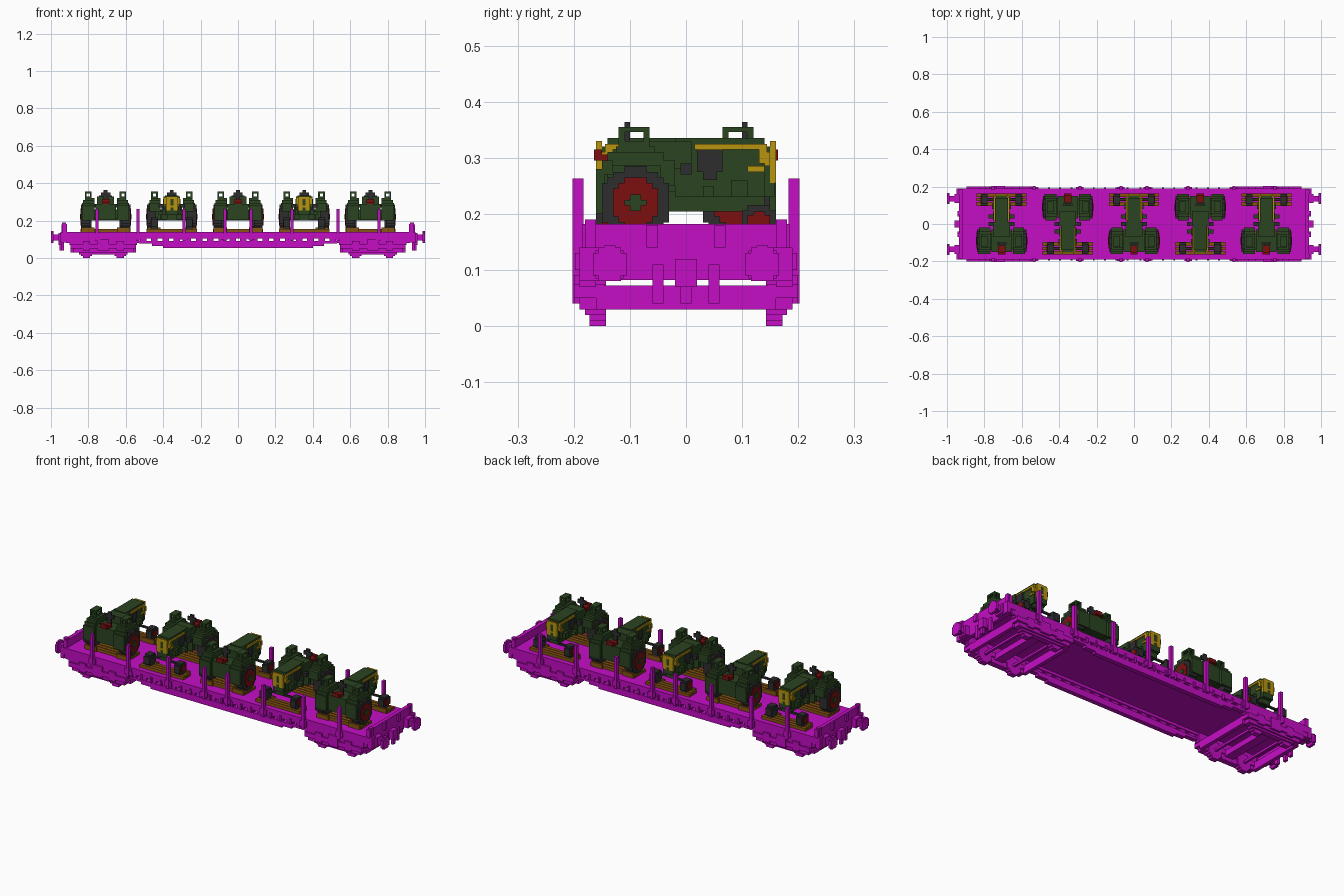
import bpy, bmesh, math
from mathutils import Matrix, Vector

cube = bpy.data.objects.get("Cube")
if cube:
    bpy.data.objects.remove(cube, do_unlink=True)

UNIT = 0.01  # one block; all sizes below are in blocks


def material(name, *colour):
    mat = bpy.data.materials.new(name)
    mat.use_nodes = True
    mat.diffuse_color = (*colour, 1)
    for node in mat.node_tree.nodes:
        if node.type == "BSDF_PRINCIPLED":
            node.inputs["Base Color"].default_value = (*colour, 1)
    return mat


magenta = material("magenta", .56, .004, .56)
green = material("dark green", .024, .058, .015)
black = material("rubber black", .026, .026, .028)
red = material("dark red", .2, .005, .005)
yellow = material("mustard yellow", .48, .3, .005)
brown = material("timber brown", .24, .09, .006)


class Part:
    """Collects boxes into one flat-shaded mesh."""

    def __init__(self, name, mat):
        self.name, self.mat, self.bm = name, mat, bmesh.new()

    def box(self, x, y, z):
        low, high = (Vector(p) * UNIT for p in zip(x, y, z))
        place = Matrix.Translation((low + high) / 2)
        bmesh.ops.create_cube(self.bm, size=1, matrix=place @ Matrix.Diagonal((*(high - low), 1)))
        return self

    def wide(self, half, y, z):
        return self.box((-half, half), y, z)

    def pair(self, x, y, z):
        """Box repeated on the left and the right."""
        self.box(x, y, z)
        return self.box((-x[1], -x[0]), y, z)

    def quad(self, x, y, z):
        """Box repeated in all four corners."""
        self.pair(x, y, z)
        return self.pair(x, (-y[1], -y[0]), z)

    def disc(self, put, depth, cy, cz, radius):
        """Stepped disc with its axle along x."""
        rows = math.ceil(radius * 2)
        for i in range(rows):
            low = i - radius
            mid = low + .5
            half = max(1, round(math.sqrt(max(0, radius ** 2 - mid ** 2))))
            top = min(low + 1, radius)
            put(depth, (cy - half, cy + half), (cz + low, cz + top))
        return self

    def mesh(self):
        data = bpy.data.meshes.new(self.name)
        self.bm.to_mesh(data)
        self.bm.free()
        data.materials.append(self.mat)
        return data


def place(data, name, x=0, turned=False):
    obj = bpy.data.objects.new(name, data)
    obj.location.x = x * UNIT
    obj.rotation_euler.z = math.pi if turned else 0
    bpy.context.collection.objects.link(obj)


# ---- Wagon deck, with low end boards and headstocks
deck = Part("wagon_deck", magenta)
deck.wide(93, (-19, 19), (12, 14))
deck.pair((91.5, 93.5), (-18.5, 18.5), (8.2, 18.2))
deck.quad((92, 94), (16, 18), (14, 19))
deck.quad((93, 95), (15.5, 19), (8, 14))
deck.quad((93.5, 94.5), (5, 7), (14, 18))
place(deck.mesh(), "wagon_deck")

# ---- Side girders: sill, open lattice and stepped lower rail
girder = Part("side_girders", magenta)
for side in (-1, 1):
    def rail(half, z):
        girder.wide(half, sorted((16.5 * side, 19 * side)), z)
    rail(93, (10.5, 14))
    rail(53, (7.7, 9))
    rail(46, (6.5, 7.7))
    rail(40, (5.5, 6.5))
for i in range(9):
    x = 3 + i * 6
    girder.quad((x - 2, x + 1.5), (17, 18.8), (8, 11))
    girder.quad((x, x + 1), (18, 19.6), (9, 12))
girder.quad((53, 92), (17, 18.8), (8, 11))
place(girder.mesh(), "side_girders")

# ---- Stakes standing in pockets along both sides
stakes = Part("side_stakes", magenta)
for x in (7, 29, 53.5, 75.5):
    stakes.quad((x - .8, x + .8), (18.3, 20.2), (9, 26.3))
    stakes.quad((x - 2, x + 2), (18.5, 19.8), (10, 13))
place(stakes.mesh(), "side_stakes")

# ---- Buffers and couplers on both ends
ends = Part("buffers_and_couplers", magenta)
for y in (-13.6, 13.6):
    ends.pair((93, 99), (y - 1.5, y + 1.5), (9.5, 12.7))
    ends.pair((93, 96), (y - 2.5, y + 2.5), (8.5, 13.5))
    ends.disc(ends.pair, (98.6, 100), y, 11.2, 3.2)
ends.pair((93, 96), (-2, 2), (7, 12))
ends.pair((94, 95.5), (-1, 1), (4, 8))
for y in (-5, 5):
    ends.pair((93, 94.5), (y - 1, y + 1), (4, 11))
place(ends.mesh(), "buffers_and_couplers")

# ---- Bogies: stepped side frames, cross beams and wheels
bogie = Part("bogie", magenta)
for side in (-1, 1):
    def frame(half, inner, outer, z):
        bogie.wide(half, sorted((inner * side, outer * side)), z)
    frame(18, 16, 19, (7, 12))
    frame(17.5, 14.5, 20, (5, 7.5))
    frame(16, 15, 19, (3, 5))
    frame(13, 15, 18, (2, 3))
    frame(3, 17, 20.2, (4, 10))
    for x in (-9, 9):
        bogie.box((x - 2, x + 2), sorted((17 * side, 20 * side)), (4, 9))
bogie.pair((15.5, 17.5), (-16, 16), (3, 7.2))
bogie.wide(2.5, (-16, 16), (4, 7))
bogie.pair((8.4, 9.6), (-16, 16), (4, 5.2))
bogie_mesh = bogie.mesh()

wheels = Part("bogie_wheels", magenta)
def wheel_row(depth, run, z):
    # swap axes so that the wheel axles run across the wagon
    for x in (-9, 9):
        wheels.box((run[0] + x, run[1] + x), depth, z)
        wheels.box((run[0] + x, run[1] + x), (-depth[1], -depth[0]), z)
wheels.disc(wheel_row, (14.3, 17.2), 0, 4.5, 4.5)
wheel_mesh = wheels.mesh()
for x, end in ((-72, "right"), (72, "left")):
    place(bogie_mesh, end + "_bogie", x)
    place(wheel_mesh, end + "_bogie_wheels", x)

# ---- Tractor, built once with its rear towards the front of the wagon
body = Part("tractor_body", green)
body.wide(3.5, (-2, 14), (23, 33.5)).wide(3, (14, 15.8), (23, 32))
body.wide(2.5, (-13, 14), (20.4, 24))
body.wide(5.5, (-15, -3), (20.4, 29)).wide(8, (-14, -5), (21, 26))
body.wide(4.5, (-7, 1), (28, 33)).pair((3, 5), (8, 11), (23, 26))
body.pair((4, 7), (3, 5), (23, 25))

fenders = Part("fenders", green)
fenders.pair((6, 12), (-14, -4), (28.6, 31)).pair((6, 11), (-12.5, -5.5), (31, 32))
fenders.pair((6, 12.5), (-16, -14.5), (20, 28)).pair((6, 12.5), (-15, -13), (27, 29.5))
fenders.pair((6, 12), (-4.5, -2), (25, 29.5)).pair((6, 8.5), (-14, -4), (21, 29))

lamps = Part("lamp_frames", green)
for y in (-12, -7.6):
    lamps.pair((7.5, 8.4), (y, y + 1.1), (31, 35.5))
    lamps.pair((10.1, 11), (y, y + 1.1), (31, 35.5))
lamps.pair((7.5, 11), (-12, -6.5), (34.6, 35.5))
lamps.pair((7.5, 11), (-12, -6.5), (31, 33))

controls = Part("steering_and_exhaust", black)
controls.wide(2.5, (-11, -10), (33, 35)).wide(1, (-11, -10), (29, 36.4))
controls.pair((3.4, 4.6), (2, 6.5), (27.5, 31.5)).pair((3.4, 4.6), (3, 5.5), (26, 28))
controls.pair((4.6, 7), (-1, 1), (27, 29))

seat = Part("seat", red)
seat.wide(2, (-15, -11.5), (29, 30.6)).wide(2, (-16.4, -15), (29.5, 31.5))

trim = Part("bonnet_stripe_and_grille", yellow)
trim.pair((3.4, 4.2), (1.5, 14), (31.5, 32.5)).pair((3.4, 4.1), (11, 14), (27.5, 28.5))
trim.pair((3, 4.3), (13, 14.4), (29, 32.5))
trim.pair((.8, 3.2), (15, 16), (25.5, 32.5)).wide(4.4, (14, 15), (28.5, 31))
trim.wide(3, (15, 16), (31.5, 33)).wide(2.5, (15, 16), (27, 28))

tyres = Part("tyres", black)
tyres.disc(tyres.pair, (8.5, 13.2), -9, 22, 6.5)
tyres.disc(tyres.pair, (7.5, 11), 13, 18.6, 3)

hubs = Part("wheel_hubs", red)
hubs.disc(hubs.pair, (12, 13.5), -9, 22, 4.5)
hubs.disc(hubs.pair, (10, 11.3), 13, 18.6, 1.8)

centres = Part("hub_centres", green)
centres.disc(centres.pair, (13, 13.8), -9, 22, 1.5)

axle = Part("front_axle", black)
axle.wide(8, (12.5, 13.5), (20, 21))

# Timber bearers under each pair of wheels
timber = Part("timber_bearers", brown)
for y in (-13, -10.6, -8.2, -5.8, 10, 12.2, 14.4):
    timber.wide(13.4, (y, y + 1.8), (14, 15.6))
for y in (-14, 9.5):
    timber.pair((6, 13), (y, y + 1), (14, 16.4))

parts = [(p.name, p.mesh()) for p in (body, fenders, lamps, controls, seat, trim,
                                      tyres, hubs, centres, axle, timber)]
for i in range(5):
    for name, data in parts:
        place(data, f"tractor_{i + 1}_{name}", (i - 2) * 35.4, turned=i % 2 == 1)
